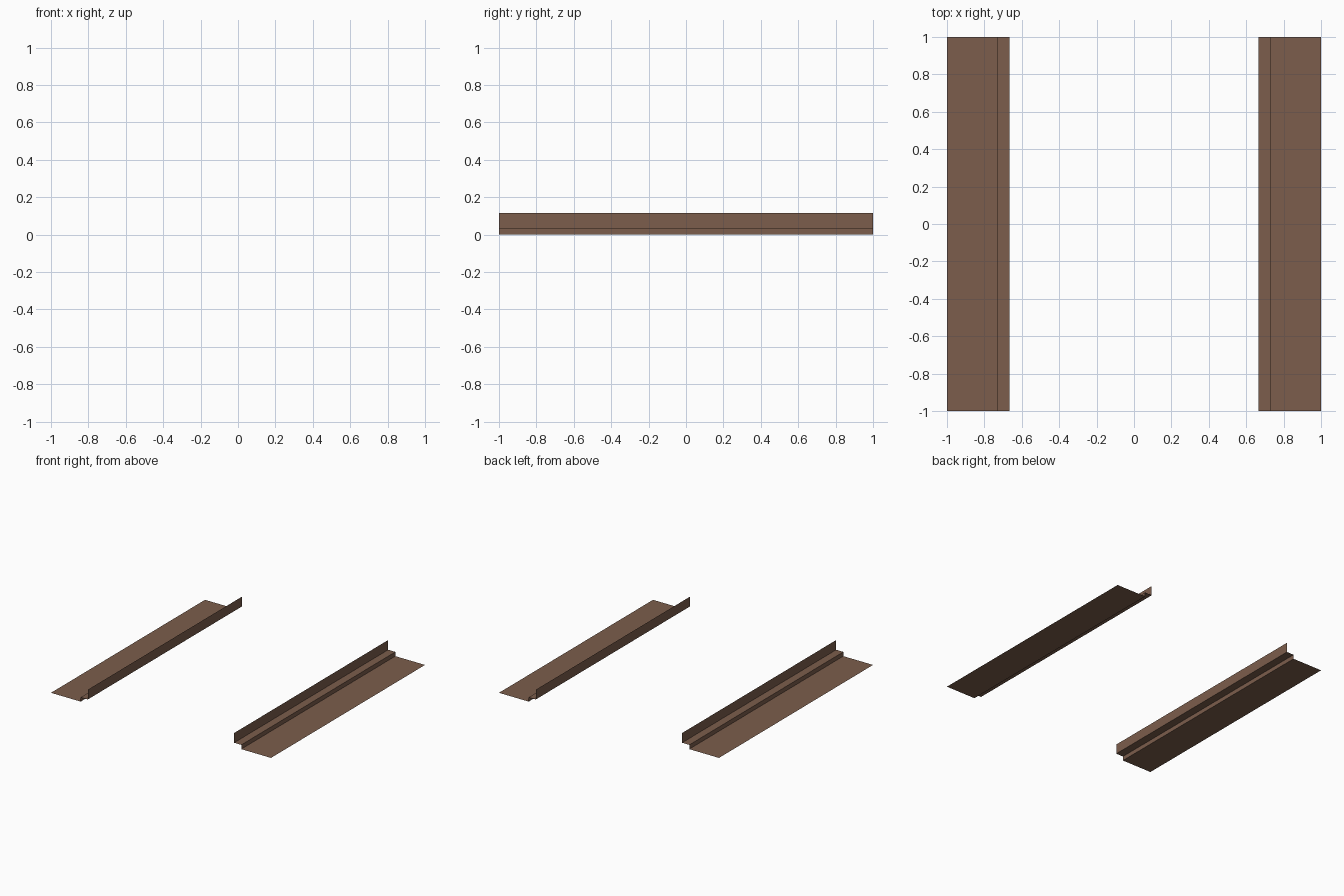
import bpy
import bmesh
from mathutils import Vector

if "Cube" in bpy.data.objects:
    bpy.data.objects.remove(bpy.data.objects["Cube"])

brown = bpy.data.materials.new("brown")
brown.diffuse_color = (0.2, 0.11, 0.072, 1.0)
brown.use_nodes = True
brown.node_tree.nodes["Principled BSDF"].inputs["Base Color"].default_value = brown.diffuse_color

# Stepped cross-section (x, z), from the outer edge to the inner upright lip
PROFILE = [(1.0, 0.0), (0.73, 0.0), (0.73, 0.035), (0.665, 0.035), (0.665, 0.115)]


def stepped_strip(name, side):
    """Thin sheet: the cross-section swept along y."""
    bm = bmesh.new()
    verts = [bm.verts.new((side * x, -1.0, z)) for x, z in PROFILE]
    edges = [bm.edges.new(pair) for pair in zip(verts, verts[1:])]
    swept = bmesh.ops.extrude_edge_only(bm, edges=edges)["geom"]
    new_verts = [g for g in swept if isinstance(g, bmesh.types.BMVert)]
    bmesh.ops.translate(bm, verts=new_verts, vec=Vector((0, 2, 0)))
    # Face the flats upward and the risers outward
    for f in bm.faces:
        f.normal_update()
        if f.normal.dot(Vector((side, 0, 1))) < 0:
            f.normal_flip()
    mesh = bpy.data.meshes.new(name)
    bm.to_mesh(mesh)
    bm.free()
    mesh.materials.append(brown)
    bpy.context.collection.objects.link(bpy.data.objects.new(name, mesh))


stepped_strip("right_step_strip", 1)
stepped_strip("left_step_strip", -1)
